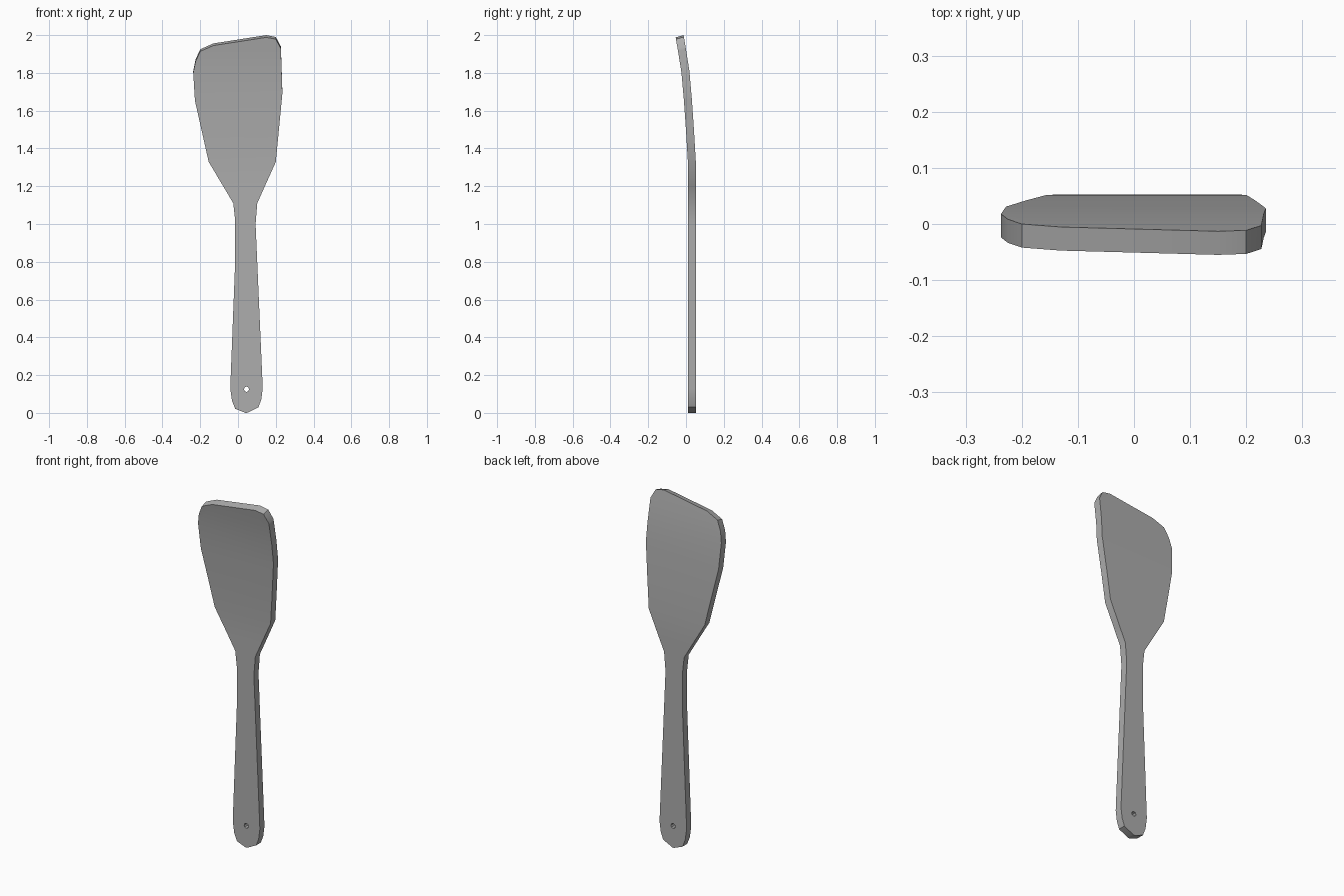
import bpy, bmesh, math
from mathutils import Vector

if "Cube" in bpy.data.objects:
    bpy.data.objects.remove(bpy.data.objects["Cube"])

# Outline of the spatula (x, z), clockwise from the handle tip
OUTLINE = [(0.04, 0.0), (-0.015, 0.022), (-0.032, 0.065), (-0.041, 0.13),
           (-0.015, 0.8), (-0.015, 1.02), (-0.025, 1.11), (-0.155, 1.33),
           (-0.228, 1.66), (-0.237, 1.81), (-0.225, 1.87), (-0.2, 1.925),
           (-0.13, 1.956), (0.15, 2.0), (0.2, 1.99), (0.227, 1.94),
           (0.235, 1.7), (0.2, 1.33), (0.102, 1.11), (0.093, 1.0),
           (0.131, 0.13), (0.123, 0.07), (0.108, 0.03), (0.05, 0.001)]
HOLE = (0.045, 0.125, 0.014)
# Bend of the blade: height, back-face y
BEND = [(0.0, 0.053), (1.2, 0.053), (1.33, 0.052), (1.5, 0.042),
        (1.66, 0.031), (1.81, 0.018), (1.925, 0.0), (2.0, -0.013)]
THICK = 0.042


def bend_y(z):
    for (z0, y0), (z1, y1) in zip(BEND, BEND[1:]):
        if z <= z1:
            return y0 + (y1 - y0) * (z - z0) / (z1 - z0)
    return BEND[-1][1]


def add_loop(bm, pts):
    vs = [bm.verts.new((x, 0, z)) for x, z in pts]
    return [bm.edges.new((a, b)) for a, b in zip(vs, vs[1:] + vs[:1])]


bm = bmesh.new()
# Flat silhouette with the hanging hole
hx, hz, hr = HOLE
hole = [(hx + hr * math.cos(math.tau * i / 8), hz + hr * math.sin(math.tau * i / 8))
        for i in range(8)]
edges = add_loop(bm, OUTLINE) + add_loop(bm, hole)
bmesh.ops.triangle_fill(bm, edges=edges, use_beauty=True, normal=(0, 1, 0))

# Cross cuts where the blade bends
for z, _ in BEND[1:-1]:
    bmesh.ops.bisect_plane(bm, geom=bm.verts[:] + bm.edges[:] + bm.faces[:],
                           plane_co=(0, 0, z), plane_no=(0, 0, 1), dist=1e-5)

# Thickness, then the forward curve of the blade
back = set(bm.verts)
res = bmesh.ops.extrude_face_region(bm, geom=bm.faces[:], use_keep_orig=True)
front = [g for g in res["geom"] if isinstance(g, bmesh.types.BMVert)]
for v in front:
    z = v.co.z
    v.co.y = bend_y(z) - THICK
    v.co.z -= 0.012 * max(0.0, (z - 1.2) / 0.8)
for v in back:
    v.co.y = bend_y(v.co.z)
bmesh.ops.recalc_face_normals(bm, faces=bm.faces[:])

mesh = bpy.data.meshes.new("spatula")
bm.to_mesh(mesh)
bm.free()
spatula = bpy.data.objects.new("spatula", mesh)
bpy.context.collection.objects.link(spatula)

grey = bpy.data.materials.new("mid grey")
grey.diffuse_color = (0.42, 0.42, 0.42, 1)
grey.use_nodes = True
grey.node_tree.nodes["Principled BSDF"].inputs["Base Color"].default_value = grey.diffuse_color
mesh.materials.append(grey)

bpy.context.view_layer.objects.active = spatula
spatula.select_set(True)
bpy.ops.object.shade_smooth_by_angle(angle=math.radians(30))
